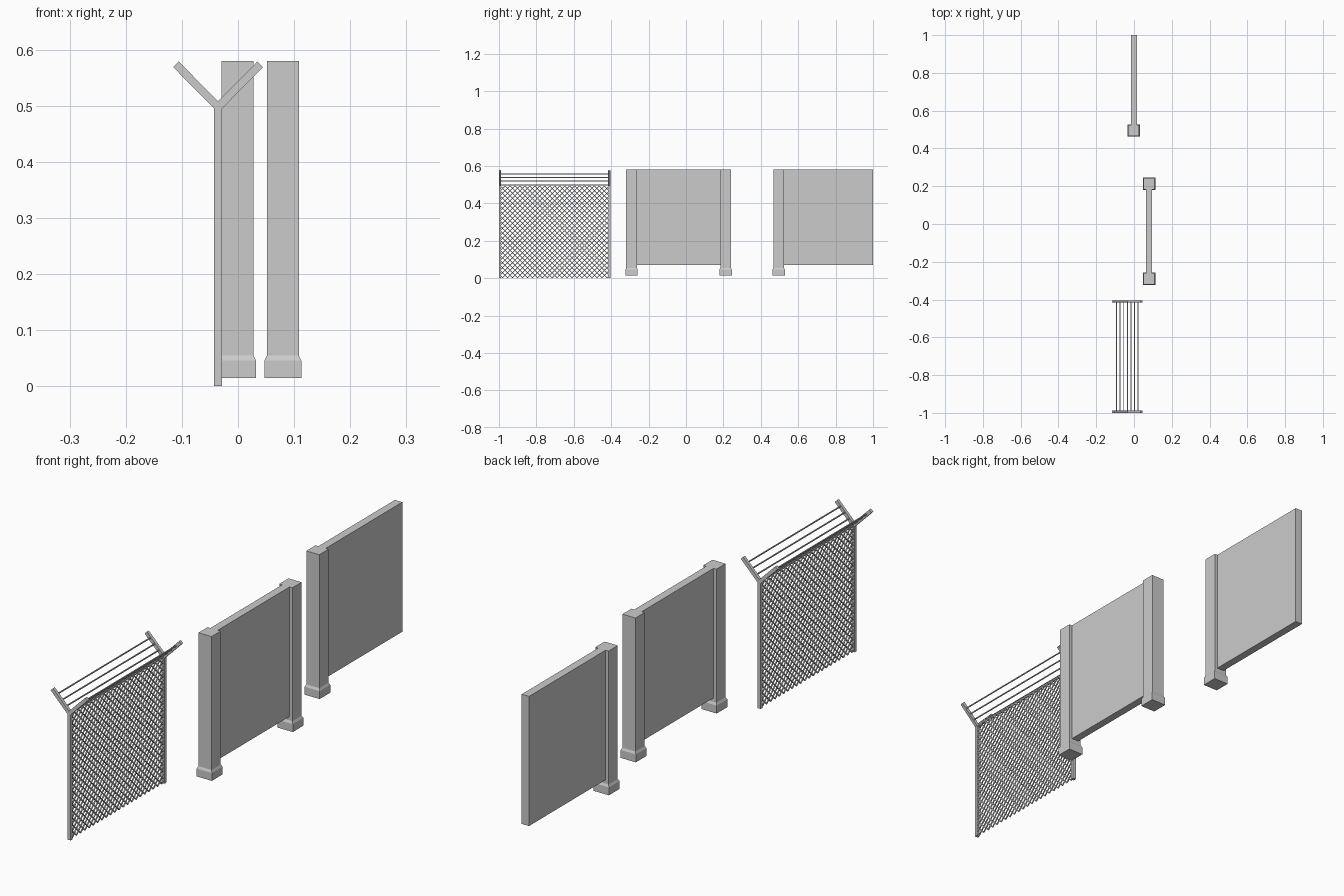
import bpy, bmesh, math
from mathutils import Vector, Matrix

if "Cube" in bpy.data.objects:
    bpy.data.objects.remove(bpy.data.objects["Cube"])


def finish(name, bm):
    bmesh.ops.recalc_face_normals(bm, faces=bm.faces)
    me = bpy.data.meshes.new(name)
    bm.to_mesh(me)
    bm.free()
    ob = bpy.data.objects.new(name, me)
    bpy.context.collection.objects.link(ob)
    return ob


def add_box(bm, lo, hi):
    lo, hi = Vector(lo), Vector(hi)
    m = Matrix.Translation((lo + hi) / 2) @ Matrix.Diagonal((*(hi - lo), 1))
    bmesh.ops.create_cube(bm, size=1, matrix=m)


def add_bar(bm, a, b, wx, wy):
    """Rectangular bar between two points."""
    a, b = Vector(a), Vector(b)
    d = b - a
    m = (Matrix.Translation((a + b) / 2) @ Vector((0, 0, 1)).rotation_difference(d).to_matrix().to_4x4()
         @ Matrix.Diagonal((wx, wy, d.length, 1)))
    bmesh.ops.create_cube(bm, size=1, matrix=m)


def wall_post(name, x, y):
    # square post lofted through its plinth, chamfer and shaft
    bm = bmesh.new()
    prev = None
    for h, z in ((.033, .015), (.033, .046), (.0285, .055), (.0285, .58)):
        ring = [bm.verts.new((x + sx * h, y + sy * h, z))
                for sx, sy in ((-1, -1), (1, -1), (1, 1), (-1, 1))]
        if prev:
            for i in range(4):
                j = (i + 1) % 4
                bm.faces.new((prev[i], prev[j], ring[j], ring[i]))
        else:
            bm.faces.new(ring[::-1])
        prev = ring
    bm.faces.new(prev)
    finish(name, bm)


def wall_panel(name, x, y0, y1):
    bm = bmesh.new()
    add_box(bm, (x - .016, y0, .07), (x + .016, y1, .58))
    finish(name, bm)


# solid wall sections
wall_post("wall_post_a", .08, -.291)
wall_post("wall_post_b", .08, .212)
wall_panel("wall_panel_middle", .08, -.2625, .1835)
wall_post("wall_post_c", -.001, .495)
wall_panel("wall_panel_end", -.001, .5235, 1.0)

# wire fence: posts with forked arms
FX, Y0, Y1, TOP = -.0355, -.994, -.410, .5
for i, y in enumerate((Y0, Y1)):
    bm = bmesh.new()
    add_box(bm, (FX - .007, y - .006, .001), (FX + .007, y + .006, TOP))
    for s in (-1, 1):
        add_bar(bm, (FX, y, TOP - .002), (FX + s * .075, y, TOP + .074), .014, .012)
    finish(f"fence_post_{i + 1}", bm)

# straight wires strung between the arms
bm = bmesh.new()
for s in (-1, 1):
    for d in (.019, .038, .057):
        add_bar(bm, (FX + s * d, Y0, TOP + d), (FX + s * d, Y1, TOP + d), .004, .004)
finish("top_wires", bm)

# top rail of the netting
bm = bmesh.new()
add_bar(bm, (FX, Y0, TOP - .003), (FX, Y1, TOP - .003), .005, .005)
finish("fence_rail", bm)

# diamond netting: diagonal wires clipped to the frame
bm = bmesh.new()
W, H, Z0 = Y1 - Y0, TOP - .004, .002
step = W / 22
for k in range(-19, 22):
    c = (k + .5) * step
    u0, u1 = max(0, c), min(W, c + H)
    if u1 - u0 < .004:
        continue
    for flip in (False, True):
        ends = []
        for u in (u0, u1):
            y = Y1 - u if flip else Y0 + u
            ends.append((FX, y, Z0 + u - c))
        add_bar(bm, ends[0], ends[1], .004, .004)
finish("fence_netting", bm)
